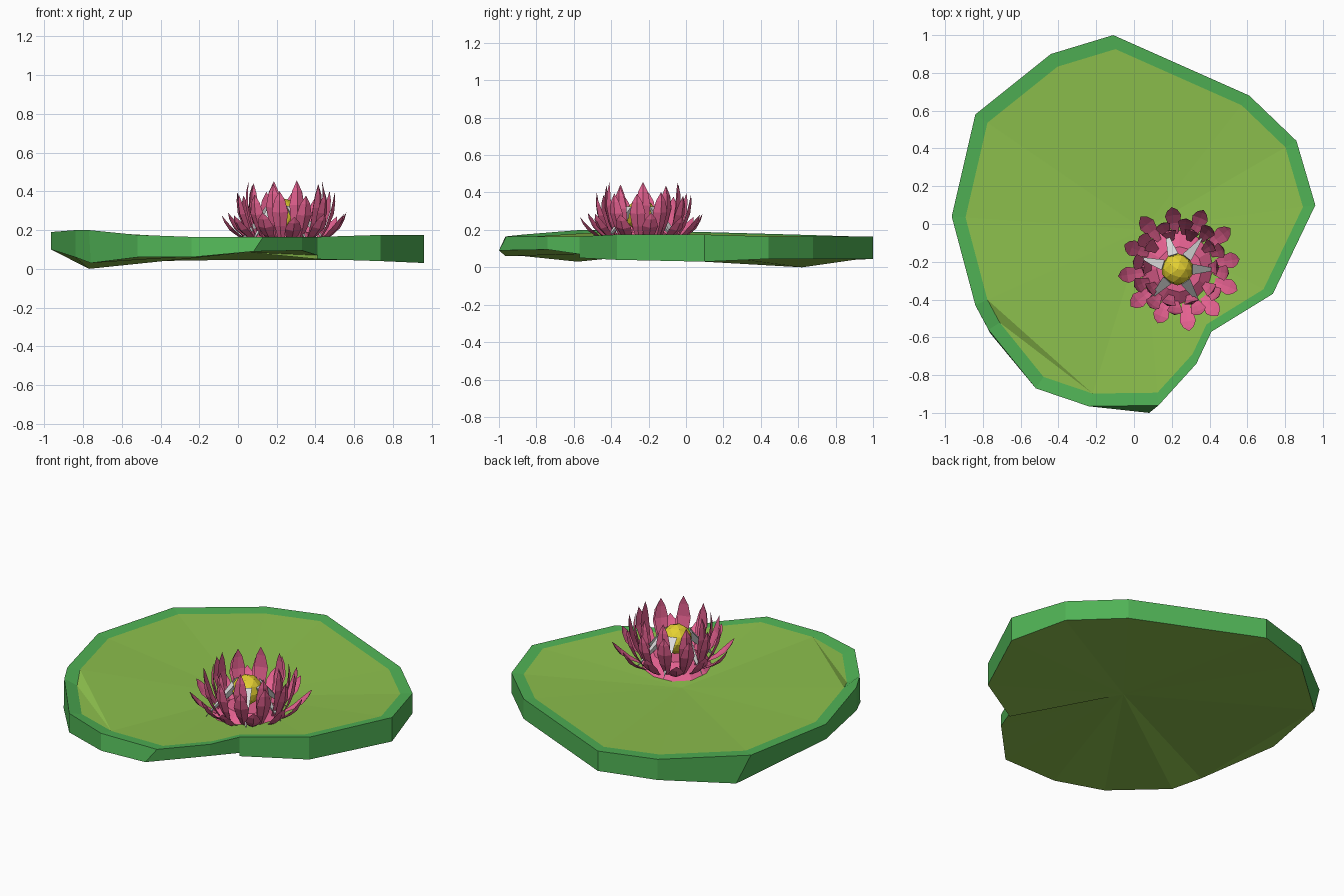
import bpy, bmesh, math
from mathutils import Vector

if "Cube" in bpy.data.objects:
    bpy.data.objects.remove(bpy.data.objects["Cube"])


def material(name, rgb):
    m = bpy.data.materials.new(name)
    lin = [((c / 255 + 0.055) / 1.055) ** 2.4 for c in rgb]
    m.diffuse_color = (*lin, 1)
    m.use_nodes = True
    m.node_tree.nodes["Principled BSDF"].inputs["Base Color"].default_value = m.diffuse_color
    return m


OLIVE = material("olive leaf", (141, 192, 77))
GREEN = material("green rim", (80, 178, 85))
PINK = material("petal pink", (228, 97, 144))
YELLOW = material("pollen yellow", (228, 208, 50))
WHITE = material("pale grey", (222, 222, 222))


def finish(bm, name, *mats):
    bmesh.ops.recalc_face_normals(bm, faces=bm.faces)
    me = bpy.data.meshes.new(name)
    bm.to_mesh(me)
    bm.free()
    for m in mats:
        me.materials.append(m)
    ob = bpy.data.objects.new(name, me)
    bpy.context.collection.objects.link(ob)
    return ob


# Leaf pad: rim points (x, y, top z, bottom z), running round from the notch
RIM = [(.41, -.57, .165, .05), (.735, -.37, .175, .04), (.96, .10, .175, .03),
       (.86, .44, .165, .045), (.61, .68, .165, .045), (-.11, 1.0, .165, .045),
       (-.44, .90, .165, .04), (-.84, .58, .175, .0), (-.965, .04, .19, .10),
       (-.84, -.43, .20, .06), (-.77, -.56, .20, .03), (-.52, -.87, .175, .06),
       (-.24, -.965, .165, .06), (.13, -.96, .165, .09), (.33, -.74, .165, .095),
       (.41, -.57, .165, .07)]
# Bottom corners that sit away from the corner above
LOWER = {7: (-.77, .62), 13: (.08, -1.0), 10: (-.76, -.58)}
bm = bmesh.new()
top_c = bm.verts.new((.05, -.03, .112))
bot_c = bm.verts.new((.05, -.03, .085))
rows = []
for i, (x, y, zt, zb) in enumerate(RIM):
    bx, by = LOWER.get(i, (x, y))
    if i == len(RIM) - 1:      # both ends share the upper notch corner
        inner, outer = rows[0][0], rows[0][1]
    else:
        p = Vector((x, y, zt)).lerp(top_c.co, .072)
        p.z -= {10: .035, 11: .012}.get(i, .002)
        inner = bm.verts.new(p)
        outer = bm.verts.new((x, y, zt))
    rows.append((inner, outer, bm.verts.new((bx, by, zb))))
for a, b in zip(rows, rows[1:]):
    bm.faces.new((a[0], a[1], b[1], b[0])).material_index = 1
    bm.faces.new((a[1], a[2], b[2], b[1])).material_index = 1


def sheet(centre, col, skipped):
    """Fan from the centre; skipped corners lie beyond a straight fold."""
    keep = [i for i in range(len(rows)) if i not in skipped]
    for i, j in zip(keep, keep[1:]):
        bm.faces.new((centre, rows[i][col], rows[j][col]))
        for k in range(i, j - 1):
            bm.faces.new((rows[j][col], rows[k][col], rows[k + 1][col]))


sheet(top_c, 0, (10, 11))
sheet(bot_c, 2, (8,))
# Step under the notch
bm.faces.new((rows[0][2], rows[-1][2], bot_c))
bm.faces.new((rows[0][1], rows[0][2], rows[-1][2])).material_index = 1
finish(bm, "lily_pad", OLIVE, GREEN)

CX, CY = .245, -.23

# Flower base: low faceted cone
bm = bmesh.new()
bmesh.ops.create_cone(bm, cap_ends=True, segments=12, radius1=.24, radius2=.12, depth=.09)
bmesh.ops.translate(bm, verts=bm.verts, vec=(CX - .005, CY - .01, .145))
finish(bm, "flower_base", PINK)


def add_petal(bm, angle, base, tip, width, bulge):
    """Pointed petal with a creased inner face and a keeled back."""
    out = Vector((math.cos(angle), math.sin(angle), 0))
    side = Vector((-out.y, out.x, 0))
    p0 = out * base[0] + Vector((CX, CY, base[1]))
    p1 = out * tip[0] + Vector((CX, CY, tip[1]))
    d = (p1 - p0).normalized()
    back = side.cross(d)
    if back.dot(out) < 0:
        back = -back
    rings = []
    for t, w in ((0, .3), (.32, .75), (.6, 1), (.83, .65)):
        c = p0.lerp(p1, t) + back * bulge * math.sin(math.pi * t)
        hw = width * w
        rings.append([bm.verts.new(c + v) for v in
                      (side * hw, back * hw * .35, -side * hw, back * hw * .08)])
    end = bm.verts.new(p1)
    for a, b in zip(rings, rings[1:]):
        for i in range(4):
            j = (i + 1) % 4
            bm.faces.new((a[i], a[j], b[j], b[i]))
    for i in range(4):
        bm.faces.new((rings[-1][i], rings[-1][(i + 1) % 4], end))
    bm.faces.new(rings[0])


# Petal rings: name, count, start angle, base (r, z), tip (r, z), half width, bulge
for name, n, start, base, tip, w, bulge in (
        ("outer_petals", 12, 8, (.18, .14), (.33, .28), .043, .016),
        ("middle_petals", 12, 23, (.175, .145), (.26, .39), .042, .016),
        ("inner_petals", 10, 0, (.145, .15), (.20, .445), .04, .022)):
    bm = bmesh.new()
    for i in range(n):
        dz = .012 * math.cos(i * 2.4)
        add_petal(bm, math.radians(start + 360 * i / n), base,
                  (tip[0] - dz, tip[1] + dz), w, bulge)
    finish(bm, name, PINK)

# Pale spikes sloping down from the centre
BX, BY = .23, -.24
bm = bmesh.new()
for deg in (0, 52, 107, 163, 227, 303):
    a = math.radians(deg)

    def at(r, ang, z):
        return bm.verts.new((BX + r * math.cos(ang), BY + r * math.sin(ang), z))
    l, r, keel, tip = (at(.085, a - .34, .325), at(.085, a + .34, .325),
                       at(.07, a, .27), at(.235, a, .135))
    for f in ((l, r, tip), (l, keel, tip), (r, tip, keel), (l, r, keel)):
        bm.faces.new(f)
finish(bm, "centre_spikes", WHITE)

# Pollen ball
bm = bmesh.new()
bmesh.ops.create_icosphere(bm, subdivisions=2, radius=.085)
bmesh.ops.translate(bm, verts=bm.verts, vec=(BX, BY, .28))
finish(bm, "pollen_ball", YELLOW)
